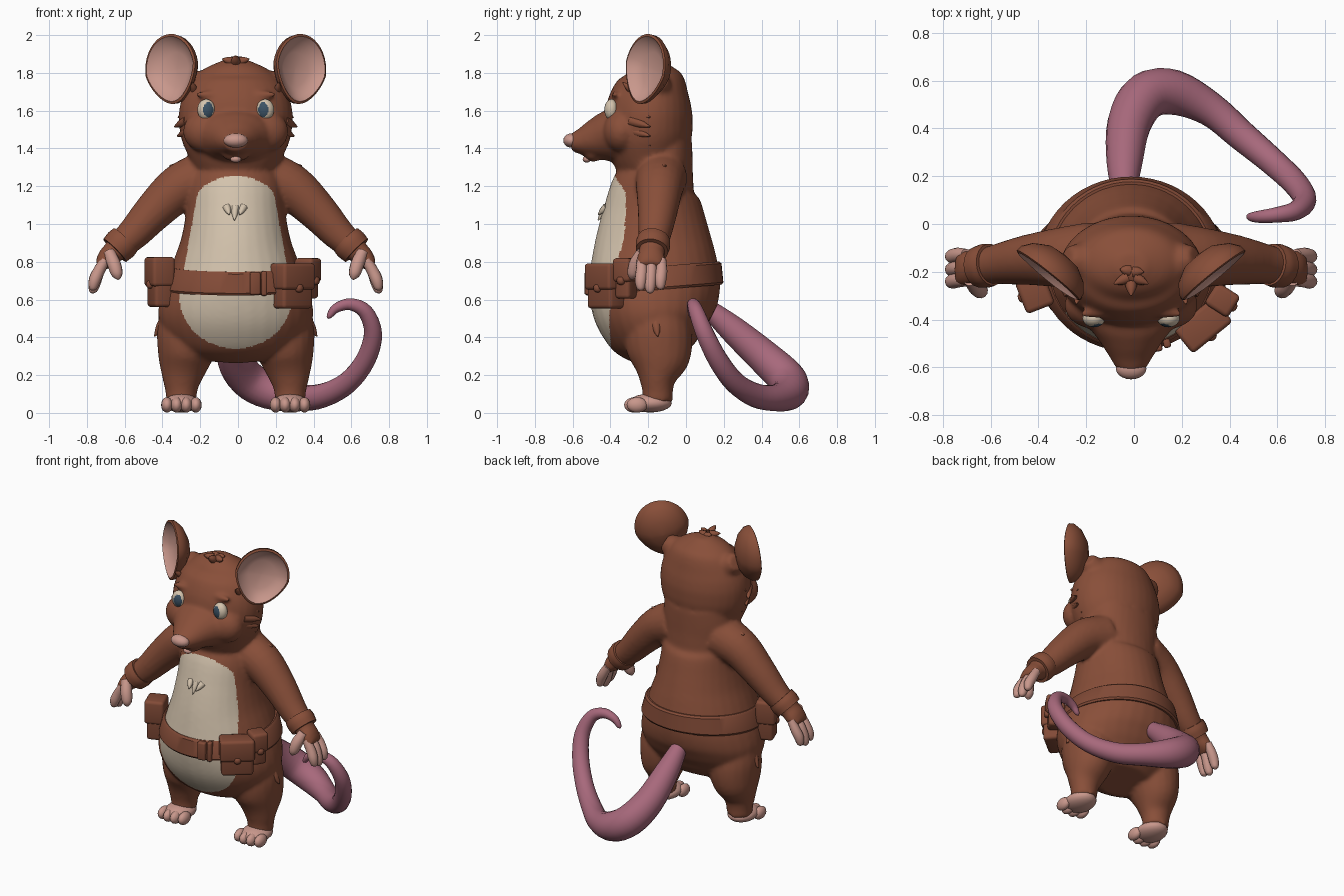
import bpy, bmesh, math
from mathutils import Vector, Matrix

cube = bpy.data.objects.get("Cube")
if cube:
    bpy.data.objects.remove(cube, do_unlink=True)

MIDLINE = -.012  # the figure stands slightly to one side of its tail


def material(name, *rgb):
    m = bpy.data.materials.new(name)
    m.use_nodes = True
    m.diffuse_color = (*rgb, 1)
    m.node_tree.nodes["Principled BSDF"].inputs["Base Color"].default_value = (*rgb, 1)
    return m


FUR = material("brown fur", .25, .078, .041)
LEATHER = material("brown leather", .225, .07, .038)
CREAM = material("cream fur", .66, .55, .42)
SKIN = material("pink skin", .58, .31, .26)
TAIL = material("mauve tail", .39, .14, .2)
IRIS = material("blue iris", .045, .085, .13)


def finish(name, bm, *mats, angle=50, shift=MIDLINE):
    """Turn a bmesh into a named, shaded object."""
    bmesh.ops.recalc_face_normals(bm, faces=bm.faces)
    bmesh.ops.translate(bm, verts=bm.verts, vec=(shift, 0, 0))
    mesh = bpy.data.meshes.new(name)
    bm.to_mesh(mesh)
    bm.free()
    ob = bpy.data.objects.new(name, mesh)
    bpy.context.collection.objects.link(ob)
    for m in mats:
        mesh.materials.append(m)
    bpy.ops.object.select_all(action="DESELECT")
    ob.select_set(True)
    bpy.context.view_layer.objects.active = ob
    bpy.ops.object.shade_smooth_by_angle(angle=math.radians(angle))
    return ob


def skin_rings(bm, rings, closed=False):
    n = len(rings[0])
    faces = []
    for a, b in zip(rings, rings[1:] + (rings[:1] if closed else [])):
        faces += [bm.faces.new((a[j], a[(j + 1) % n], b[(j + 1) % n], b[j])) for j in range(n)]
    return faces


def tube(bm, rows, side=1, sides=20, steps=4):
    """Smooth tube through rows of (x, y, z, radius, second radius)."""
    rows = [Vector((r[0] * side, *r[1:4], r[-1])) for r in rows]
    ext = [rows[0] * 2 - rows[1]] + rows + [rows[-1] * 2 - rows[-2]]
    path = []
    for p, q, r, s in zip(ext, ext[1:], ext[2:], ext[3:]):
        for k in range(steps):
            t = k / steps
            path.append(.5 * (2 * q + (r - p) * t + (2 * p - 5 * q + 4 * r - s) * t * t
                              + (3 * q - p - 3 * r + s) * t ** 3))
    path.append(rows[-1])
    u, rings = Vector((1, 0, 0)), []
    for i, p in enumerate(path):
        t = Vector((path[min(i + 1, len(path) - 1)] - path[max(i - 1, 0)])[:3]).normalized()
        u = (u - t * u.dot(t)).normalized()
        v = t.cross(u)
        c = Vector(p[:3])
        rings.append([bm.verts.new(c + u * p[3] * math.cos(w) + v * p[4] * math.sin(w))
                      for w in (math.tau * j / sides for j in range(sides))])
    skin_rings(bm, rings)
    bm.faces.new(rings[0])
    bm.faces.new(rings[-1])


def stack(bm, rows):
    """Upright loft from (height, half width, front y, back y)."""
    tube(bm, [(0, (f + b) / 2, z, w, (b - f) / 2) for z, w, f, b in rows], sides=32)


def ball(bm, c, r, seg=20):
    bmesh.ops.create_uvsphere(bm, u_segments=seg, v_segments=seg // 2, radius=1,
                              matrix=Matrix.LocRotScale(Vector(c), None, Vector(r)))


# Body: torso, head, limbs fused into one skin
bm = bmesh.new()
stack(bm, [(.29, .2, -.27, .0), (.34, .31, -.35, .06), (.42, .38, -.43, .11), (.52, .41, -.49, .15),
           (.62, .395, -.515, .175), (.72, .36, -.515, .18), (.82, .325, -.5, .16), (.92, .29, -.48, .135),
           (1.05, .265, -.445, .1), (1.18, .255, -.4, .065), (1.27, .245, -.33, .048),
           (1.36, .24, -.27, .04), (1.46, .22, -.22, .035)])
stack(bm, [(1.2, .17, -.24, .035), (1.28, .22, -.29, .04), (1.36, .25, -.38, .037), (1.44, .285, -.42, .035),
           (1.52, .3, -.43, .035), (1.6, .3, -.425, .035), (1.68, .28, -.395, .025), (1.76, .235, -.345, 0),
           (1.82, .17, -.295, -.05), (1.87, .06, -.22, -.12)])
tube(bm, [(0, -.28, 1.47, .25, .16), (0, -.4, 1.465, .2, .14), (0, -.48, 1.45, .14, .11),
          (0, -.55, 1.437, .095, .075), (0, -.61, 1.432, .06, .045)])
ball(bm, (0, -.49, 1.365), (.07, .05, .035))
for s in (-1, 1):
    tube(bm, [(.16, -.13, 1.25, .14), (.3, -.14, 1.19, .125), (.43, -.15, 1.07, .106),
              (.54, -.165, .95, .088), (.64, -.18, .86, .07)], s)
    tube(bm, [(.23, -.15, .54, .17, .16), (.25, -.145, .4, .17, .18), (.272, -.14, .28, .14, .16),
              (.285, -.15, .18, .105, .1), (.288, -.15, .12, .086, .082), (.288, -.15, .06, .08, .08)], s)
    tube(bm, [(.63, -.18, .87, .06), (.68, -.185, .82, .055, .075), (.72, -.185, .775, .033, .07)], s)
    tube(bm, [(.15, -.17, 1.69, .1), (.22, -.155, 1.74, .08), (.27, -.14, 1.77, .05)], s)
    ball(bm, (.15 * s, -.375, 1.685), (.07, .02, .02))
    ball(bm, (.15 * s, -.34, 1.49), (.13, .1, .115))
body = finish("body", bm, FUR, CREAM)
mod = body.modifiers.new("fuse", "REMESH")
mod.mode, mod.voxel_size, mod.use_smooth_shade = "VOXEL", .012, True
mod = body.modifiers.new("soften", "SMOOTH")
mod.factor, mod.iterations = .5, 8
for name in ("fuse", "soften"):
    bpy.ops.object.modifier_apply(modifier=name)


# Cream bib on the front of the torso
def bib_width(z):
    if z < .62:
        return .3 * math.sqrt(max(0, 1 - ((z - .62) / .28) ** 2))
    w = .3 - .18 * (z - .62)
    return w * math.sqrt(max(0, 1 - (max(0, z - 1.14) / .115) ** 2))


for p in body.data.polygons:
    x, y, z = p.center
    p.material_index = int(y < -.2 and abs(x - MIDLINE) < bib_width(z))

# Ears: lathed cups, pink inside
n = Vector((.62, -.78, .08)).normalized()
up = Vector((.3, .02, 1))
up = (up - n * up.dot(n)).normalized()
across = up.cross(n)
profile = [(.02, -.055), (.5, -.05), (.8, -.025), (.93, .002), (1, -.003), (.98, -.03),
           (.8, -.07), (.45, -.105), (.02, -.115)]
for s, label in ((1, "left"), (-1, "right")):
    bm = bmesh.new()
    rings = []
    for r, d in profile:
        ring = []
        for j in range(36):
            w = math.tau * j / 36
            pinch = 1 - .25 * max(0, -math.sin(w))
            p = Vector((.347, -.22, 1.82)) + n * d + r * (across * .17 * pinch * math.cos(w) + up * .188 * math.sin(w))
            ring.append(bm.verts.new((p.x * s, p.y, p.z)))
        rings.append(ring)
    for i, f in enumerate(skin_rings(bm, rings)):
        f.material_index = int(i < 3 * 36)
    bm.faces.new(rings[0]).material_index = 1
    bm.faces.new(rings[-1])
    finish(label + "_ear", bm, FUR, SKIN)

    # Eye with the iris set by distance from its middle
    bm = bmesh.new()
    ball(bm, (.156 * s, -.395, 1.605), (.047, .037, .056), 48)
    for f in bm.faces:
        x, y, z = f.calc_center_median()
        f.material_index = int(y < -.395 and ((x * s - .146) / .026) ** 2 + ((z - 1.605) / .04) ** 2 < 1)
    finish(label + "_eye", bm, CREAM, IRIS)

    # Cuff, fingers and foot
    bm = bmesh.new()
    tube(bm, [(.585, -.17, .915, .088), (.61, -.175, .89, .092), (.64, -.18, .86, .086)], s)
    finish(label + "_cuff", bm, FUR)
    bm = bmesh.new()
    for y, drop in ((-.13, .02), (-.185, 0), (-.235, .015)):
        tube(bm, [(.69, y, .81, .026), (.725, y, .75, .031), (.747, y - .005, .685 + drop, .031),
                  (.756, y - .005, .645 + drop, .021), (.757, y - .005, .632 + drop, .005)], s, sides=12)
    tube(bm, [(.67, -.23, .85, .032), (.645, -.265, .79, .036), (.63, -.28, .74, .032),
              (.625, -.285, .715, .018), (.625, -.285, .705, .004)], s, sides=12)
    finish(label + "_fingers", bm, SKIN)
    bm = bmesh.new()
    ball(bm, (.288 * s, -.19, .052), (.092, .115, .05))
    for i in range(4):
        x = .211 + .051 * i
        ball(bm, (x * s, -.28 + .014 * abs(i - 1.5), .042), (.031, .055, .041), 16)
    finish(label + "_foot", bm, SKIN)

# Nose and tongue
bm = bmesh.new()
ball(bm, (0, -.605, 1.442), (.064, .045, .038))
ball(bm, (0, -.525, 1.343), (.028, .022, .018))
finish("nose_and_tongue", bm, SKIN)

# Tail
bm = bmesh.new()
tube(bm, [(-.04, .1, .57, .045), (-.04, .25, .44, .074), (-.02, .42, .29, .092), (.05, .535, .18, .1),
          (.17, .55, .112, .094), (.32, .48, .08, .072), (.45, .37, .092, .064), (.58, .26, .16, .057),
          (.675, .17, .28, .053), (.715, .1, .42, .048), (.675, .055, .535, .04), (.595, .038, .575, .032),
          (.52, .03, .555, .025), (.485, .03, .515, .016), (.475, .03, .5, .004)], sides=18)
finish("tail", bm, TAIL, shift=0)

# Belt: a tilted band leaning in with the waist
bm = bmesh.new()
rings = []
for out, dz in ((-.04, -.06), (.008, -.062), (.018, -.05), (.018, .05), (.008, .062), (-.04, .06)):
    ring = []
    for j in range(56):
        w = math.tau * j / 56
        y = -.168 + (.343 + out - .1 * dz) * math.sin(w)
        ring.append(bm.verts.new(((.358 + out - .3 * dz) * math.cos(w), y, .685 + .08 * (y + .51) + dz)))
    rings.append(ring)
skin_rings(bm, rings, closed=True)
finish("belt", bm, LEATHER, angle=35)


# Pouches and buckle: rounded boxes turned to face outwards
def boxes(name, loc, turn, bevel, parts):
    bm = bmesh.new()
    for offset, size in parts:
        m = Matrix.Translation(loc) @ Matrix.Rotation(turn, 4, "Z") @ Matrix.LocRotScale(
            Vector(offset), None, Vector(size))
        bmesh.ops.create_cube(bm, size=1, matrix=m)
    bmesh.ops.bevel(bm, geom=bm.edges[:], offset=bevel, segments=3, profile=.5, affect="EDGES")
    finish(name, bm, LEATHER, shift=0)


def pouch(name, loc, turn, w, d, h):
    boxes(name, loc, turn, .019, [((0, 0, 0), (w, d, h)),
                                  ((0, -.006, h * .22), (w + .016, d + .016, h * .6)),
                                  ((0, -d * .5, -.01), (.045, .05, .045))])


pouch("large_pouch", (.285, -.42, .67), .68, .2, .115, .235)
pouch("small_pouch", (.365, -.315, .71), 1.0, .09, .1, .21)
pouch("side_pouch", (-.41, -.285, .69), -1.2, .13, .11, .26)
boxes("buckle", (.09, -.515, .685), .18, .01, [((0, 0, 0), (.055, .04, .12)), ((.05, .008, 0), (.03, .04, .13))])

# Fur tufts: tapered spikes on the crown, cheeks, shoulders and hips
bm = bmesh.new()


def spike(a, b, r, side=1):
    mid = [(p + q) / 2 for p, q in zip(a, b)]
    tube(bm, [(*a, r), (*mid, r * .75), (*b, .003)], side, sides=8, steps=3)


for x, y in ((-.055, -.25), (0, -.3), (.055, -.25), (-.035, -.19), (.04, -.2)):
    spike((x * .3, y * .5 - .1, 1.86), (x * 1.3, y, 1.89 - abs(x) * .3), .026)
for s in (-1, 1):
    for z, x in ((1.58, .305), (1.53, .325), (1.48, .31), (1.43, .275)):
        spike((x - .07, -.29, z + .015), (x, -.19, z - .015), .028, s)
    spike((.27, -.13, 1.285), (.35, -.11, 1.31), .04, s)
    spike((.38, -.16, .48), (.43, -.15, .405), .03, s)
    spike((.22, -.29, 1.71), (.23, -.335, 1.75), .02, s)
finish("fur_tufts", bm, FUR)
bm = bmesh.new()
for x in (-.06, -.015, .03):
    spike((x, -.42, 1.09), (x * .6 - .01, -.465, 1.05 - .03 * (x == -.015)), .022)
finish("chest_tuft", bm, CREAM, shift=0)
